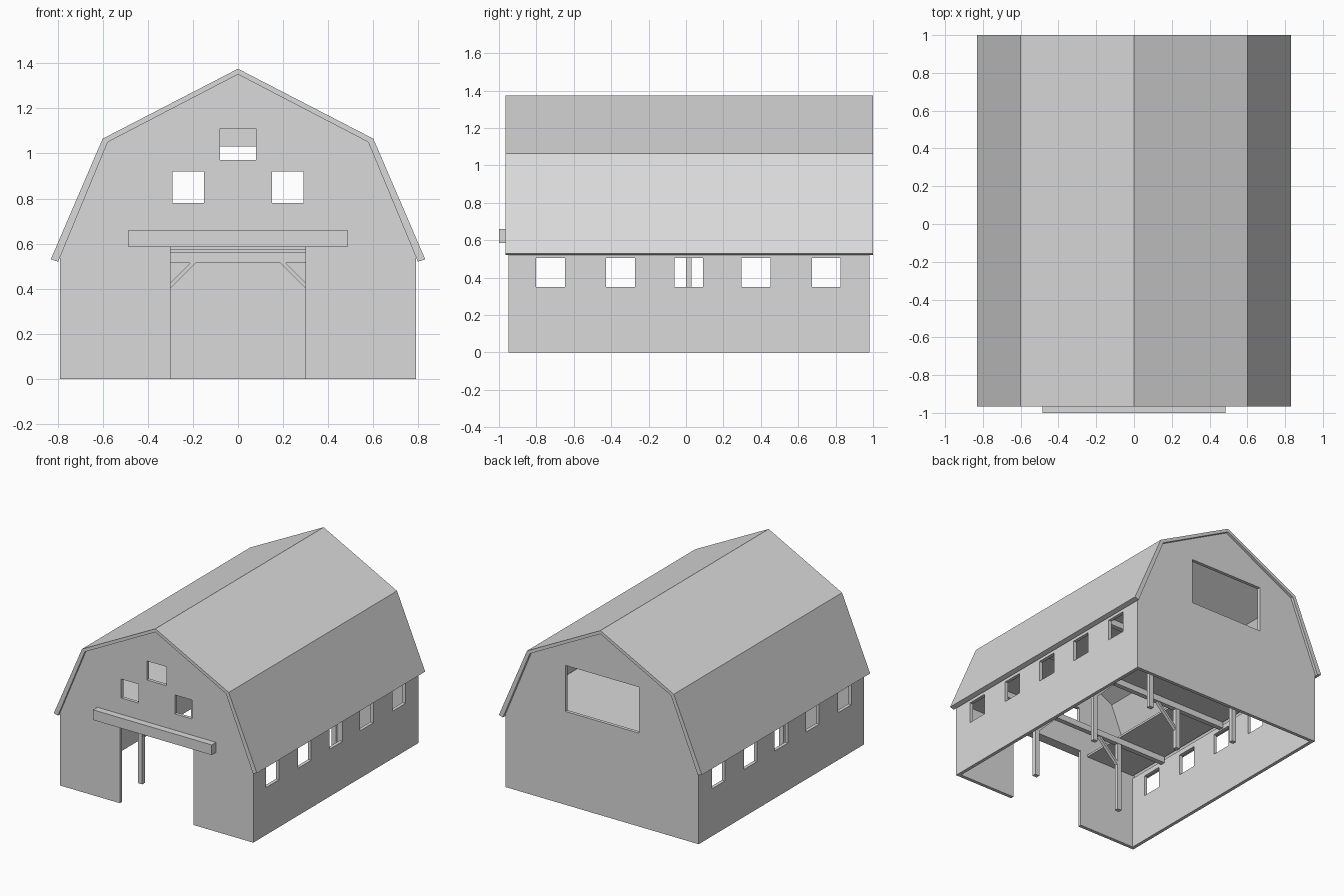
import bpy
import bmesh
from mathutils import Matrix, Vector

if "Cube" in bpy.data.objects:
    bpy.data.objects.remove(bpy.data.objects["Cube"], do_unlink=True)

GREY = (0.7, 0.7, 0.7, 1.0)
mat = bpy.data.materials.new("plain grey")
mat.use_nodes = True
mat.diffuse_color = GREY
mat.node_tree.nodes["Principled BSDF"].inputs["Base Color"].default_value = GREY

FRONT, BACK, SIDE = -0.95, 0.98, 0.79
THICK = 0.025


def add_object(name, mesh):
    mesh.materials.clear()
    mesh.materials.append(mat)
    obj = bpy.data.objects.new(name, mesh)
    bpy.context.collection.objects.link(obj)
    return obj


def box(name, x0, x1, y0, y1, z0, z1):
    bm = bmesh.new()
    size = Matrix.Diagonal((x1 - x0, y1 - y0, z1 - z0, 1))
    centre = Matrix.Translation(((x0 + x1) / 2, (y0 + y1) / 2, (z0 + z1) / 2))
    bmesh.ops.create_cube(bm, size=1, matrix=centre @ size)
    mesh = bpy.data.meshes.new(name)
    bm.to_mesh(mesh)
    bm.free()
    return add_object(name, mesh)


def rect(u0, u1, v0, v1):
    return [(u0, v0), (u1, v0), (u1, v1), (u0, v1)]


def panel(name, loops, start, end, axis="y"):
    """Flat outline with holes, extruded along y or x."""
    curve = bpy.data.curves.new(name + "_outline", "CURVE")
    curve.dimensions = "2D"
    curve.fill_mode = "BOTH"
    curve.extrude = abs(end - start) / 2
    for loop in loops:
        spline = curve.splines.new("POLY")
        spline.points.add(len(loop) - 1)
        for point, (u, v) in zip(spline.points, loop):
            point.co = (u, v, 0, 1)
        spline.use_cyclic_u = True
    temp = bpy.data.objects.new(name + "_outline", curve)
    bpy.context.collection.objects.link(temp)
    graph = bpy.context.evaluated_depsgraph_get()
    mesh = bpy.data.meshes.new_from_object(temp.evaluated_get(graph))
    mesh.name = name
    bpy.data.objects.remove(temp, do_unlink=True)
    bpy.data.curves.remove(curve)
    mid = (start + end) / 2
    if axis == "y":
        turn = Matrix(((1, 0, 0, 0), (0, 0, -1, mid), (0, 1, 0, 0), (0, 0, 0, 1)))
    else:
        turn = Matrix(((0, 0, 1, mid), (1, 0, 0, 0), (0, 1, 0, 0), (0, 0, 0, 1)))
    mesh.transform(turn)
    bm = bmesh.new()
    bm.from_mesh(mesh)
    bmesh.ops.remove_doubles(bm, verts=bm.verts, dist=0.0001)
    bmesh.ops.recalc_face_normals(bm, faces=bm.faces)
    bm.to_mesh(mesh)
    bm.free()
    for poly in mesh.polygons:
        poly.use_smooth = False
    return add_object(name, mesh)


def mirrored(half):
    """Complete a left-to-centre polyline on the other side."""
    return half + [(-x, z) for x, z in reversed(half[:-1])]


# Gambrel roof shell
outer = mirrored([(-0.83, 0.53), (-0.6, 1.065), (0, 1.375)])
inner = mirrored([(-0.797, 0.52), (-0.577, 1.05), (0, 1.35)])
panel("roof", [outer + inner[::-1]], -0.965, 1.0)

# Gable walls: the front has a doorway and three windows, the back a hay opening
gable = mirrored([(-SIDE, 0), (-SIDE, 0.54), (-0.577, 1.05), (0, 1.35)])
doorway = [(0.3, 0), (0.3, 0.585), (-0.3, 0.585), (-0.3, 0)]
windows = [rect(-0.29, -0.15, 0.78, 0.92), rect(0.15, 0.29, 0.78, 0.92),
           rect(-0.08, 0.08, 0.97, 1.11)]
panel("front_wall", [gable + doorway] + windows, FRONT, FRONT + THICK)
panel("back_wall", [gable, rect(-0.3, 0.3, 0.69, 1.03)], BACK - THICK, BACK)

# Side walls with five windows each
side_windows = [rect(y - 0.077, y + 0.077, 0.35, 0.505)
                for y in (-0.725, -0.35, 0.015, 0.375, 0.75)]
for side, s in (("left", 1), ("right", -1)):
    panel(side + "_wall", [rect(FRONT, BACK, 0, 0.54)] + side_windows,
          s * (SIDE - THICK), s * SIDE, "x")

# Sliding door rail
box("door_rail", -0.485, 0.485, -1.0, FRONT, 0.585, 0.66)

# U-shaped loft floor, open over the front aisle
IN = SIDE - THICK
box("back_loft_floor", -IN, IN, 0, BACK - THICK, 0.56, 0.575)
box("left_loft_floor", 0.36, IN, FRONT + THICK, 0, 0.56, 0.575)
box("right_loft_floor", -IN, -0.36, FRONT + THICK, 0, 0.56, 0.575)

# Timber frames: cross beam, two posts and two knee braces
for place, y in (("front", -0.605), ("middle", 0.015), ("back", 0.61)):
    box(place + "_beam", -IN, IN, y - 0.018, y + 0.018, 0.515, 0.56)
    for side, s in (("left", 1), ("right", -1)):
        foot = 0.21 if (place, side) == ("middle", "right") else 0
        x = s * 0.367
        box(f"{place}_{side}_post", x - 0.018, x + 0.018,
            y - 0.015, y + 0.015, foot, 0.515)
        brace = [(s * 0.35, 0.352), (s * 0.35, 0.376),
                 (s * 0.211, 0.515), (s * 0.187, 0.515)]
        panel(f"{place}_{side}_brace", [brace], y - 0.012, y + 0.012)
